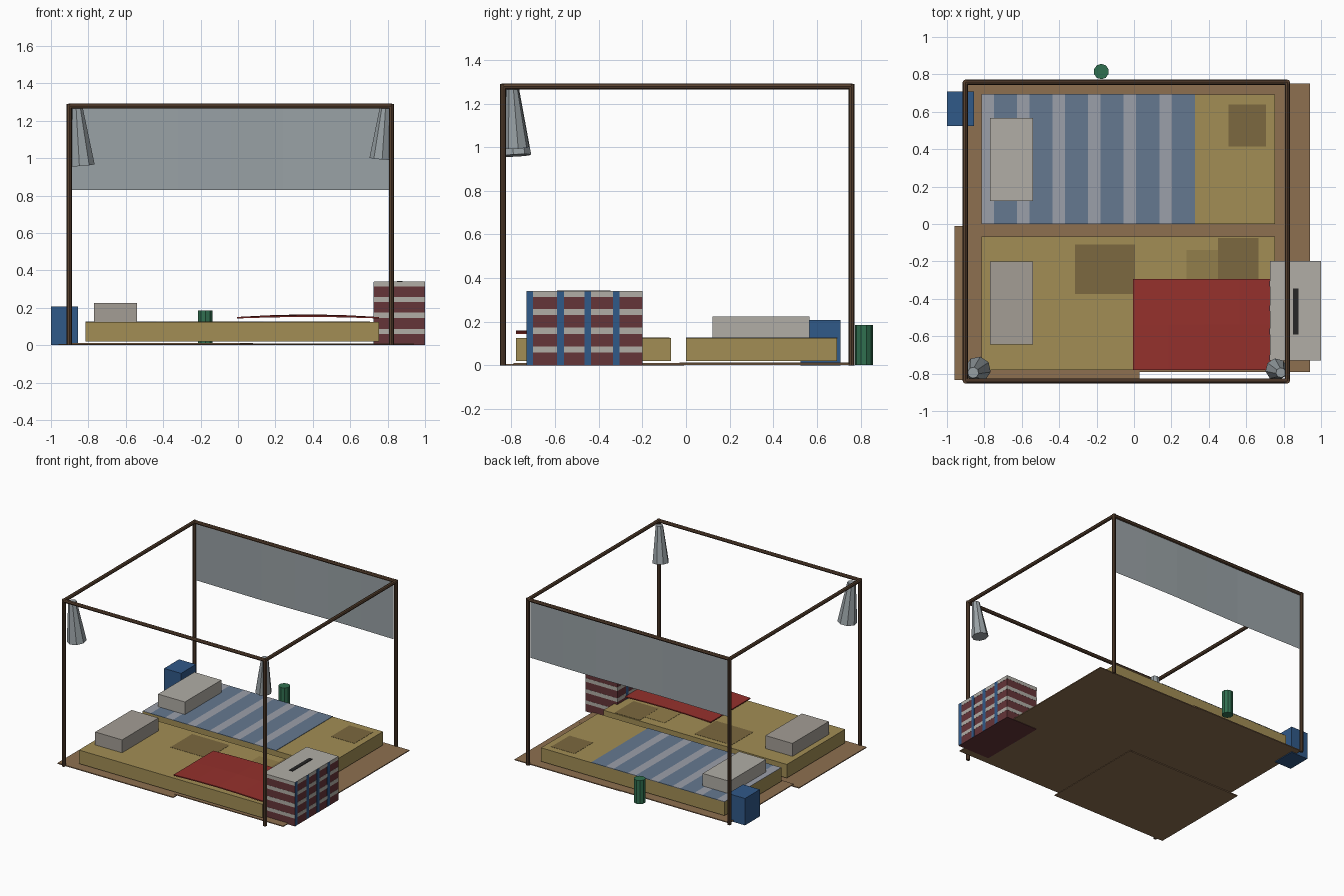
import bpy, bmesh, math
from mathutils import Vector

if "Cube" in bpy.data.objects:
    bpy.data.objects.remove(bpy.data.objects["Cube"])

mats = {}
def paint(ob, rgb):
    if rgb not in mats:
        m = bpy.data.materials.new("paint_%d" % len(mats))
        m.diffuse_color = (*rgb, 1)
        m.use_nodes = True
        m.node_tree.nodes["Principled BSDF"].inputs["Base Color"].default_value = m.diffuse_color
        mats[rgb] = m
    ob.data.materials.append(mats[rgb])
    return ob

def finish(name, bm, rgb):
    bmesh.ops.recalc_face_normals(bm, faces=bm.faces)
    me = bpy.data.meshes.new(name)
    bm.to_mesh(me)
    bm.free()
    ob = bpy.data.objects.new(name, me)
    bpy.context.collection.objects.link(ob)
    return paint(ob, rgb)

def box(name, x, y, z, rgb):
    bm = bmesh.new()
    bmesh.ops.create_cube(bm, size=1)
    for v in bm.verts:
        v.co = [(a + b) / 2 + c * (b - a) for (a, b), c in zip((x, y, z), v.co)]
    return finish(name, bm, rgb)

def tube(name, a, b, r1, r2, n, rgb):
    """Faceted tube from point a to b; the end rings stay level for tapered drapes."""
    a, b = Vector(a), Vector(b)
    bm = bmesh.new()
    bmesh.ops.create_cone(bm, cap_ends=True, segments=n, radius1=r1, radius2=r2, depth=(b - a).length)
    q = (b - a).to_track_quat('Z', 'Y')
    for v in bm.verts:
        v.co = q @ v.co + (a + b) / 2
    return finish(name, bm, rgb)

def sheet(name, x, y, nx, ny, fn, rgb):
    """Grid whose points are placed by fn(u, v)."""
    bm = bmesh.new()
    g = [[bm.verts.new(fn(x[0] + (x[1] - x[0]) * i / nx, y[0] + (y[1] - y[0]) * j / ny))
          for j in range(ny + 1)] for i in range(nx + 1)]
    for i in range(nx):
        for j in range(ny):
            bm.faces.new((g[i][j], g[i + 1][j], g[i + 1][j + 1], g[i][j + 1]))
    return finish(name, bm, rgb)

WOOD = (.10, .055, .03)
CARD = (.27, .16, .08)
FOAM = (.36, .27, .09)
STAIN = (.20, .14, .05)
NET = (.32, .36, .38)
BLUE = (.03, .10, .25)
PALE = (.44, .42, .38)

# Cardboard floor sheets
cards = [((-.90, .08), (-.03, .755), .008), ((.03, .94), (-.02, .752), .004),
         ((-.96, .03), (-.834, -.01), .002), ((.01, .94), (-.79, -.005), .005)]
for i, (x, y, z) in enumerate(cards):
    box("cardboard_sheet_%d" % i, x, y, (z - .002, z + .005), CARD)

# Frame posts and top rails
X0, X1, Y0, Y1, R, T = -.902, .82, -.839, .758, .0138, 1.279
for x in (X0, X1):
    for y in (Y0, Y1):
        tube("frame_post", (x, y, 0), (x, y, T + .01), R, R, 8, WOOD)
    tube("side_rail", (x, Y0, T), (x, Y1, T), R, R, 8, WOOD)
for y in (Y0, Y1):
    tube("cross_rail", (X0, y, T), (X1, y, T), R, R, 8, WOOD)

# Hanging back net and gathered front nets
sheet("back_net", (X0 + .014, X1 - .014), (.83, T), 6, 3,
      lambda x, z: (x, Y1 - .004 + .004 * math.sin(x * 5), z), NET)
tube("gathered_net_left", (-.835, -.778, .962), (-.86, -.795, 1.27), .07, .03, 8, NET)
tube("gathered_net_right", (.762, -.778, .997), (.785, -.795, 1.27), .06, .027, 8, NET)

# Mattresses and pillows
box("front_mattress", (-.815, .755), (-.78, -.068), (.02, .125), FOAM)
box("back_mattress", (-.815, .755), (0, .693), (.02, .125), FOAM)
box("front_pillow", (-.77, -.54), (-.645, -.20), (.12, .225), (.37, .34, .30))
box("back_pillow", (-.77, -.54), (.122, .567), (.12, .225), PALE)

# Mattress stains
for x, y, h in [((.505, .705), (.415, .64), 0), ((-.315, .005), (-.375, -.11), 0),
                ((.45, .665), (-.31, -.075), .0005), ((.28, .48), (-.38, -.14), 0)]:
    box("stain", x, y, (.124, .1265 + h), STAIN if x[0] != .28 else (.29, .21, .07))

# Striped blanket: pale and blue bands alternating
x = -.815
for i in range(6):
    box("blanket_pale_stripe", (x, x + .067), (0, .694), (.124, .128), (.33, .35, .40))
    box("blanket_blue_stripe", (x + .067, x + .19), (0, .694), (.124, .128), (.13, .19, .28))
    x += .19

# Rumpled red blanket
red = sheet("red_blanket", (-.005, .755), (-.78, -.295), 4, 2,
            lambda x, y: (x, y, .147 + .014 * math.sin(math.pi * (x + .005) / .76)
                          * (1 if abs(y + .537) < .1 else .6)), (.30, .03, .025))
mod = red.modifiers.new("thickness", 'SOLIDIFY')
mod.thickness = .008
mod.offset = 0

# Checked carry bag
BX, BY = (.727, .998), (-.73, -.20)
box("bag_body", BX, BY, (0, .338), (.13, .035, .04))
for z in ((.06, .087), (.145, .174), (.23, .258), (.313, .34)):
    box("bag_pale_band", (BX[0] - .001, BX[1] + .001), (BY[0] - .001, BY[1] + .001), z, PALE)
for y in (-.73, -.59, -.465, -.335):
    for a in (BX[0] - .002, BX[1] - .002):
        box("bag_blue_band", (a, a + .004), (y, y + .03), (.001, .339), BLUE)
box("bag_zip", (.85, .88), (-.59, -.345), (.335, .344), (.02, .02, .02))

# Water box and bottle beside the bed
box("blue_container", (-1, -.855), (.525, .708), (0, .208), BLUE)
tube("green_bottle", (-.175, .815, .003), (-.175, .815, .185), .041, .041, 10, (.03, .16, .08))
